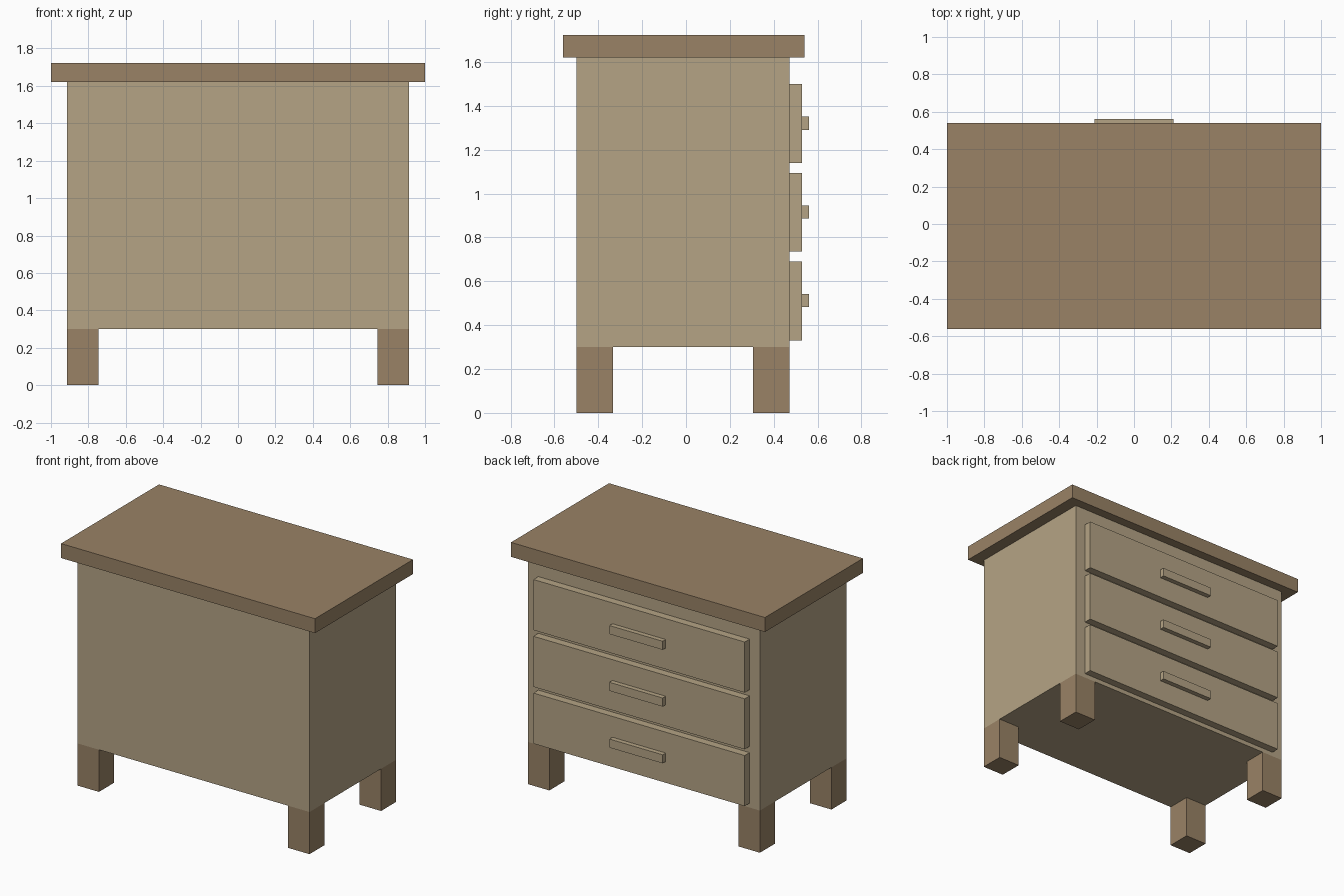
import bpy
import bmesh
from mathutils import Vector

if "Cube" in bpy.data.objects:
    bpy.data.objects.remove(bpy.data.objects["Cube"])


def material(name, color):
    mat = bpy.data.materials.new(name)
    mat.diffuse_color = (*color, 1)
    mat.use_nodes = True
    mat.node_tree.nodes["Principled BSDF"].inputs["Base Color"].default_value = mat.diffuse_color
    return mat


def box(name, lo, hi, mat):
    """Axis-aligned box between two opposite corners."""
    lo, hi = Vector(lo), Vector(hi)
    mesh = bpy.data.meshes.new(name)
    bm = bmesh.new()
    bmesh.ops.create_cube(bm, size=1)
    bmesh.ops.scale(bm, vec=hi - lo, verts=bm.verts)
    bm.to_mesh(mesh)
    bm.free()
    mesh.materials.append(mat)
    obj = bpy.data.objects.new(name, mesh)
    obj.location = (lo + hi) / 2
    bpy.context.collection.objects.link(obj)
    return obj


dark_wood = material("dark_wood", (0.32, 0.225, 0.133))
light_wood = material("light_wood", (0.46, 0.37, 0.235))

HALF_W, REAR, FACE = 0.913, -0.5, 0.473   # cabinet half width and depth limits
LEG_W, LEG_D, LEG_H = 0.168, 0.168, 0.3

# Cabinet and overhanging top
box("cabinet_body", (-HALF_W, REAR, LEG_H), (HALF_W, FACE, 1.62), light_wood)
box("table_top", (-1, -0.562, 1.62), (1, 0.54, 1.723), dark_wood)

# Four corner legs
for side, x in (("left", -HALF_W), ("right", HALF_W - LEG_W)):
    for end, y in (("plain_side", REAR), ("drawer_side", FACE - LEG_D)):
        box(f"{side}_{end}_leg", (x, y, 0), (x + LEG_W, y + LEG_D, LEG_H), dark_wood)

# Three drawers with bar handles, on the +y side
for i, level in enumerate(("bottom", "middle", "top")):
    z = 0.331 + i * 0.404
    box(f"{level}_drawer", (-0.832, FACE, z), (0.832, 0.528, z + 0.36), light_wood)
    box(f"{level}_handle", (-0.21, 0.528, z + 0.151), (0.21, 0.562, z + 0.212), light_wood)
